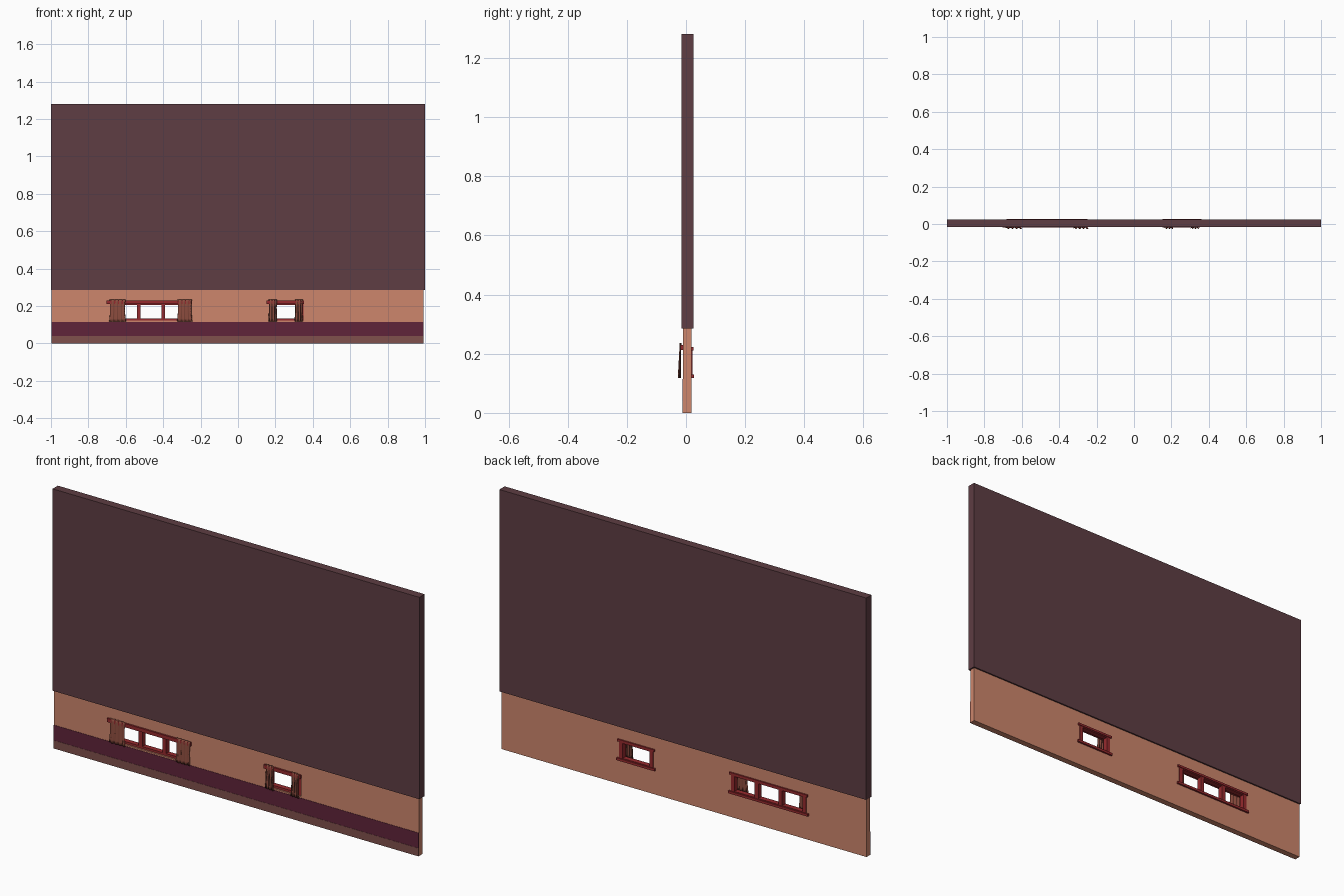
import bpy, bmesh, math

if "Cube" in bpy.data.objects:
    bpy.data.objects.remove(bpy.data.objects["Cube"])


def mat(name, r, g, b):
    m = bpy.data.materials.new(name)
    lin = [((c / 255 + 0.055) / 1.055) ** 2.4 for c in (r, g, b)]
    m.diffuse_color = (*lin, 1)
    m.use_nodes = True
    m.node_tree.nodes["Principled BSDF"].inputs["Base Color"].default_value = m.diffuse_color
    return m


PLUM = mat("dusky plum", 94, 61, 67)
TAN = mat("terracotta plaster", 205, 134, 108)
WINE = mat("wine panelling", 96, 36, 58)
BROWN = mat("skirting brown", 128, 80, 76)
RED = mat("frame red", 150, 42, 46)
CLOTH = mat("curtain rust", 140, 76, 62)
DARK = mat("curtain dark", 84, 44, 36)


def add(name, bm, *mats):
    me = bpy.data.meshes.new(name)
    bm.to_mesh(me)
    bm.free()
    ob = bpy.data.objects.new(name, me)
    bpy.context.collection.objects.link(ob)
    for m in mats:
        me.materials.append(m)
    return ob


def box(name, m, x0, x1, y0, y1, z0, z1):
    bm = bmesh.new()
    bmesh.ops.create_cube(bm, size=1)
    for v in bm.verts:
        v.co = (x0 + (v.co.x + .5) * (x1 - x0), y0 + (v.co.y + .5) * (y1 - y0),
                z0 + (v.co.z + .5) * (z1 - z0))
    return add(name, bm, m)


# Walls: broad upper slab, thinner lower wall, panelling and skirting plates
box("upper_wall", PLUM, -1, 1, -0.016, 0.025, 0.285, 1.28)
wall = box("lower_wall", TAN, -0.997, 0.993, -0.01, 0.018, 0.0, 0.286)
box("wall_panelling", WINE, -0.997, 0.993, -0.0115, -0.0095, 0.04, 0.115)
box("skirting", BROWN, -0.997, 0.993, -0.0125, -0.0095, 0.0, 0.04)

# Curtain: pleated cloth, gathered slightly at mid height, hung outward at the foot
def curtain(name, x0, x1, pleats, inner_dark):
    bm = bmesh.new()
    nx, nz = pleats * 4, 8
    mid = (x0 + x1) / 2
    grid = []
    for j in range(nz + 1):
        t = j / nz
        z = 0.236 - 0.118 * t
        pinch = 0.95 - 0.08 * math.sin(math.pi * t) + 0.06 * t
        row = []
        for i in range(nx + 1):
            x = mid + (x0 + (x1 - x0) * i / nx - mid) * pinch
            wave = math.sin(2 * math.pi * pleats * i / nx)
            row.append(bm.verts.new((x, -0.0185 - 0.004 * t + (0.002 + 0.0025 * t) * wave, z)))
        grid.append(row)
    for j in range(nz):
        for i in range(nx):
            f = bm.faces.new((grid[j][i], grid[j + 1][i], grid[j + 1][i + 1], grid[j][i + 1]))
            f.smooth = True
            if inner_dark and (i % 4) < 2:
                f.material_index = 1
    ob = add(name, bm, CLOTH, DARK)
    s = ob.modifiers.new("thickness", "SOLIDIFY")
    s.thickness, s.offset = 0.0015, 0


# Window: opening cut in the wall, red frame, sill, lintel, rail and two curtains
def window(tag, x0, x1, panes, rail, drapes, pleats, dark):
    z0, z1, w = 0.122, 0.218, 0.02
    cut = box(tag + "_cutter", TAN, x0, x1, -0.1, 0.1, z0, z1)
    cut.hide_render = True
    b = wall.modifiers.new(tag, "BOOLEAN")
    b.operation, b.solver, b.object = "DIFFERENCE", "EXACT", cut
    bpy.context.view_layer.objects.active = wall
    bpy.ops.object.modifier_apply(modifier=tag)
    bpy.data.objects.remove(cut)
    step = (x1 - x0 - w) / panes
    for i in range(panes + 1):
        x = x0 + i * step
        box(f"{tag}_post_{i}", RED, x, x + w, -0.003, 0.022, z0, z1)
    box(tag + "_bottom_rail", RED, x0, x1, -0.003, 0.022, z0, z0 + 0.011)
    box(tag + "_top_rail", RED, x0, x1, -0.003, 0.022, z1 - 0.012, z1)
    box(tag + "_sill", RED, x0 - 0.012, x1 + 0.012, 0.015, 0.027, 0.118, 0.13)
    box(tag + "_lintel", RED, x0 - 0.008, x1 + 0.008, 0.015, 0.025, 0.211, 0.222)
    box(tag + "_curtain_rail", RED, rail[0], rail[1], -0.019, -0.0095, 0.212, 0.23)
    for i, (a, c) in enumerate(drapes):
        curtain(f"{tag}_curtain_{i}", a, c, pleats, dark)


window("wide_window", -0.67, -0.26, 3, (-0.702, -0.247),
       ((-0.688, -0.6), (-0.325, -0.245)), 4, False)
window("small_window", 0.165, 0.35, 1, (0.152, 0.353),
       ((0.163, 0.209), (0.303, 0.347)), 3, True)
